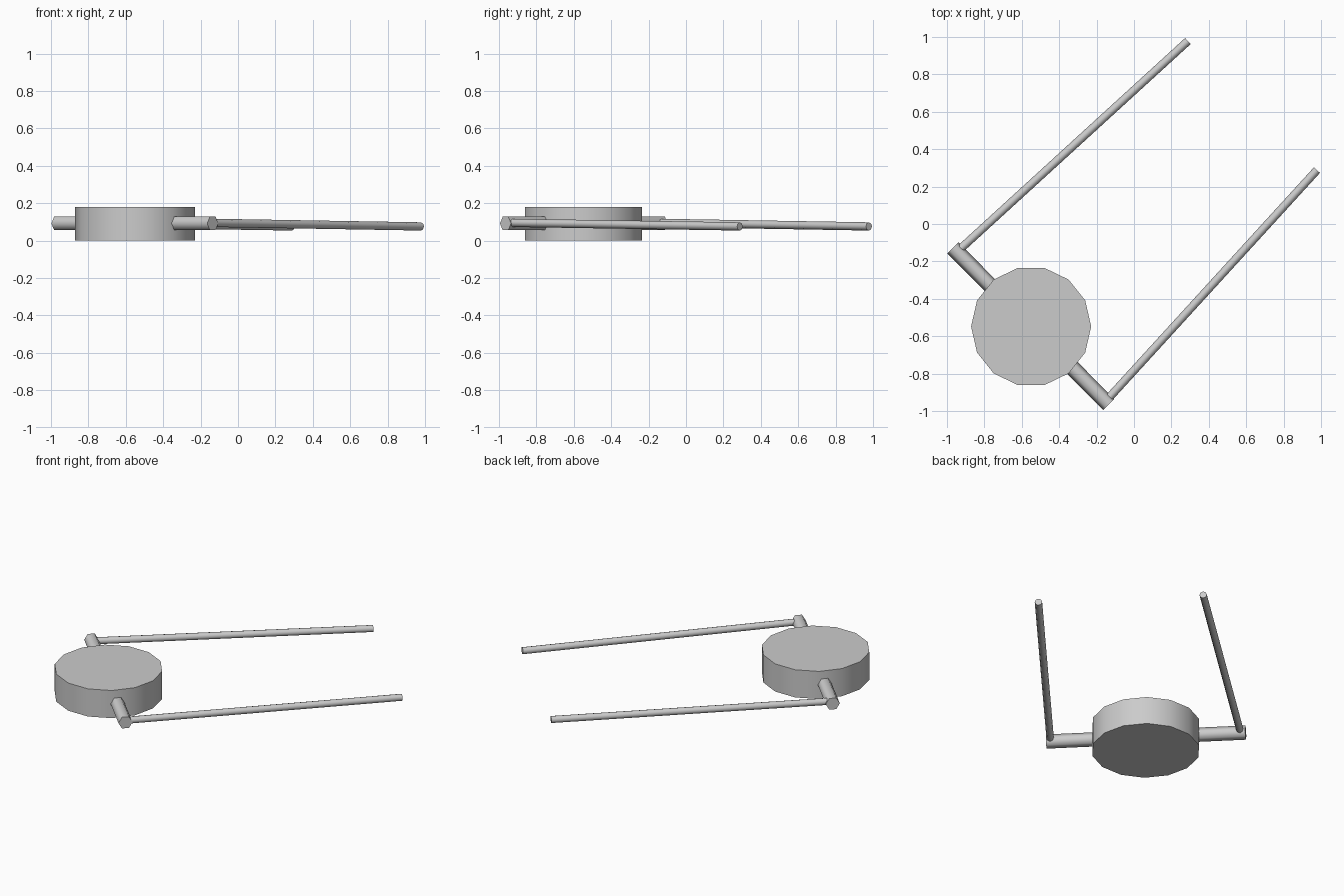
import bpy
from math import pi, radians
from mathutils import Vector, Matrix

cube = bpy.data.objects.get("Cube")
if cube:
    bpy.data.objects.remove(cube, do_unlink=True)

GREY = (0.6, 0.6, 0.6, 1)
mat = bpy.data.materials.new("light grey")
mat.use_nodes = True
mat.diffuse_color = GREY
mat.node_tree.nodes["Principled BSDF"].inputs["Base Color"].default_value = GREY


def rod(name, start, end, radius, sides, smooth_angle):
    """Capped prism between two points, with a corner on its horizontal axis."""
    start, end = Vector(start), Vector(end)
    axis = (end - start).normalized()
    bpy.ops.mesh.primitive_cylinder_add(
        vertices=sides, radius=radius, depth=(end - start).length)
    obj = bpy.context.object
    obj.name = obj.data.name = name
    obj.data.transform(Matrix.Rotation(pi / 2, 4, "Z"))
    side = Vector((0, 0, 1)).cross(axis)
    side = side.normalized() if side.length > 0.01 else Vector((1, 0, 0))
    frame = Matrix((side, axis.cross(side), axis)).transposed().to_4x4()
    obj.matrix_world = Matrix.Translation((start + end) / 2) @ frame
    obj.data.materials.append(mat)
    bpy.ops.object.shade_smooth_by_angle(angle=radians(smooth_angle))
    return obj


# Round body
rod("body_disc", (-0.55, -0.548, 0), (-0.55, -0.548, 0.18), 0.321, 14, 40)

# Crossbar running through the body
rod("crossbar", (-0.968, -0.128, 0.092), (-0.135, -0.965, 0.092), 0.042, 6, 65)

# Two long arms, mirrored across the diagonal
for name, flip in (("left_arm", False), ("right_arm", True)):
    ends = [(-0.13, -0.925, 0.095), (0.978, 0.288, 0.076)]
    if flip:
        ends = [(y, x, z) for x, y, z in ends]
    rod(name, *ends, 0.022, 8, 65)
